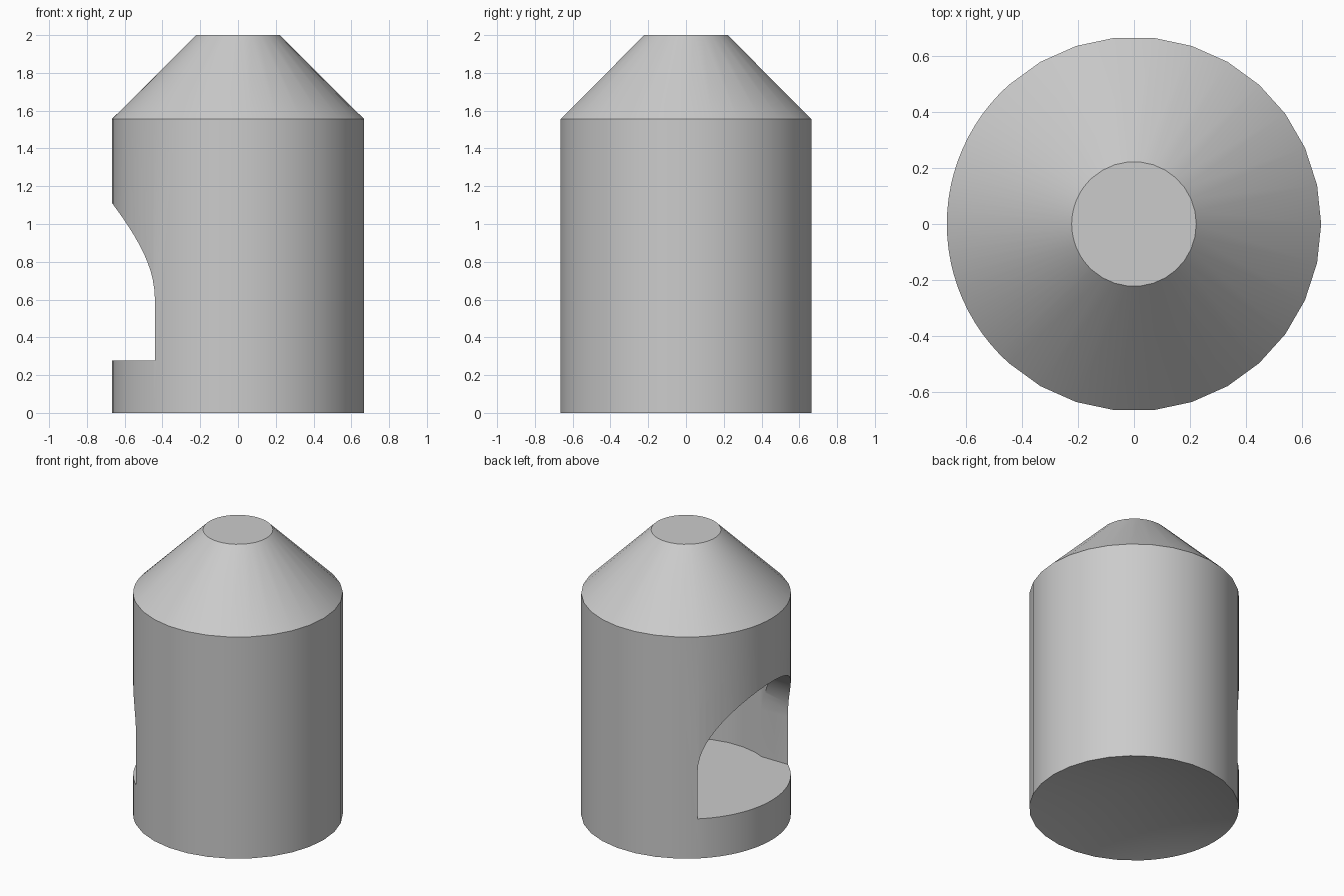
import bpy, bmesh
from math import sin, cos, pi, radians

cube = bpy.data.objects.get("Cube")
if cube:
    bpy.data.objects.remove(cube, do_unlink=True)

RADIUS, INNER, TOP_RADIUS = 0.667, 0.556, 0.222
FLOOR, EAVES, HEIGHT = 0.278, 1.556, 2.0
ARCH_RADIUS, ARCH_SPRING = 0.5, 0.611

grey = bpy.data.materials.new("grey")
grey.use_nodes = True
colour = (0.6, 0.6, 0.6, 1)
grey.diffuse_color = colour
grey.node_tree.nodes["Principled BSDF"].inputs["Base Color"].default_value = colour


def finish(name, bm):
    bmesh.ops.recalc_face_normals(bm, faces=bm.faces)
    mesh = bpy.data.meshes.new(name)
    bm.to_mesh(mesh)
    bm.free()
    obj = bpy.data.objects.new(name, mesh)
    bpy.context.collection.objects.link(obj)
    mesh.materials.append(grey)
    return obj


def lathe(name, profile, degrees):
    """Revolve (radius, z) points; a zero radius makes a pole."""
    bm = bmesh.new()
    rings = []
    for r, z in profile:
        if r == 0:
            rings.append([bm.verts.new((0, 0, z))] * len(degrees))
        else:
            rings.append([bm.verts.new((r * cos(radians(a)), r * sin(radians(a)), z))
                          for a in degrees])
    n = len(degrees)
    for low, high in zip(rings, rings[1:]):
        for i in range(n):
            j = (i + 1) % n
            corners = dict.fromkeys((low[i], low[j], high[j], high[i]))
            bm.faces.new(list(corners))
    bm.faces.new(rings[-1])
    if profile[0][0] > 0:
        bm.faces.new(rings[0])
    return finish(name, bm)


# Body: hollowed conical underside, straight wall, truncated cone roof;
# the wall is finer around the doorway side
coarse = range(0, 360, 12)
fine = sorted(set(coarse) | set(range(132, 229, 4)))
body = lathe("house_body", [(0, 0.16), (RADIUS, 0), (RADIUS, EAVES), (TOP_RADIUS, HEIGHT)], fine)

# Round room inside
cavity = lathe("room_cutter", [(INNER, FLOOR), (INNER, EAVES)], coarse)

# Arched doorway through the wall on the -x side
bm = bmesh.new()
outline = [(-ARCH_RADIUS, FLOOR), (ARCH_RADIUS, FLOOR)]
outline += [(ARCH_RADIUS * cos(pi * i / 32), ARCH_SPRING + ARCH_RADIUS * sin(pi * i / 32))
            for i in range(33)]
face = bm.faces.new([bm.verts.new((-1, y, z)) for y, z in outline])
out = bmesh.ops.extrude_face_region(bm, geom=[face])
bmesh.ops.translate(bm, vec=(1, 0, 0),
                    verts=[v for v in out["geom"] if isinstance(v, bmesh.types.BMVert)])
doorway = finish("doorway_cutter", bm)

# Cut the room and doorway, then remove the cutters
bpy.context.view_layer.objects.active = body
body.select_set(True)
for cutter in (cavity, doorway):
    cut = body.modifiers.new(cutter.name, "BOOLEAN")
    cut.operation = "DIFFERENCE"
    cut.solver = "EXACT"
    cut.object = cutter
    bpy.ops.object.modifier_apply(modifier=cut.name)
    bpy.data.objects.remove(cutter, do_unlink=True)

bpy.ops.object.select_all(action="DESELECT")
body.select_set(True)
bpy.ops.object.shade_smooth_by_angle(angle=radians(30))
